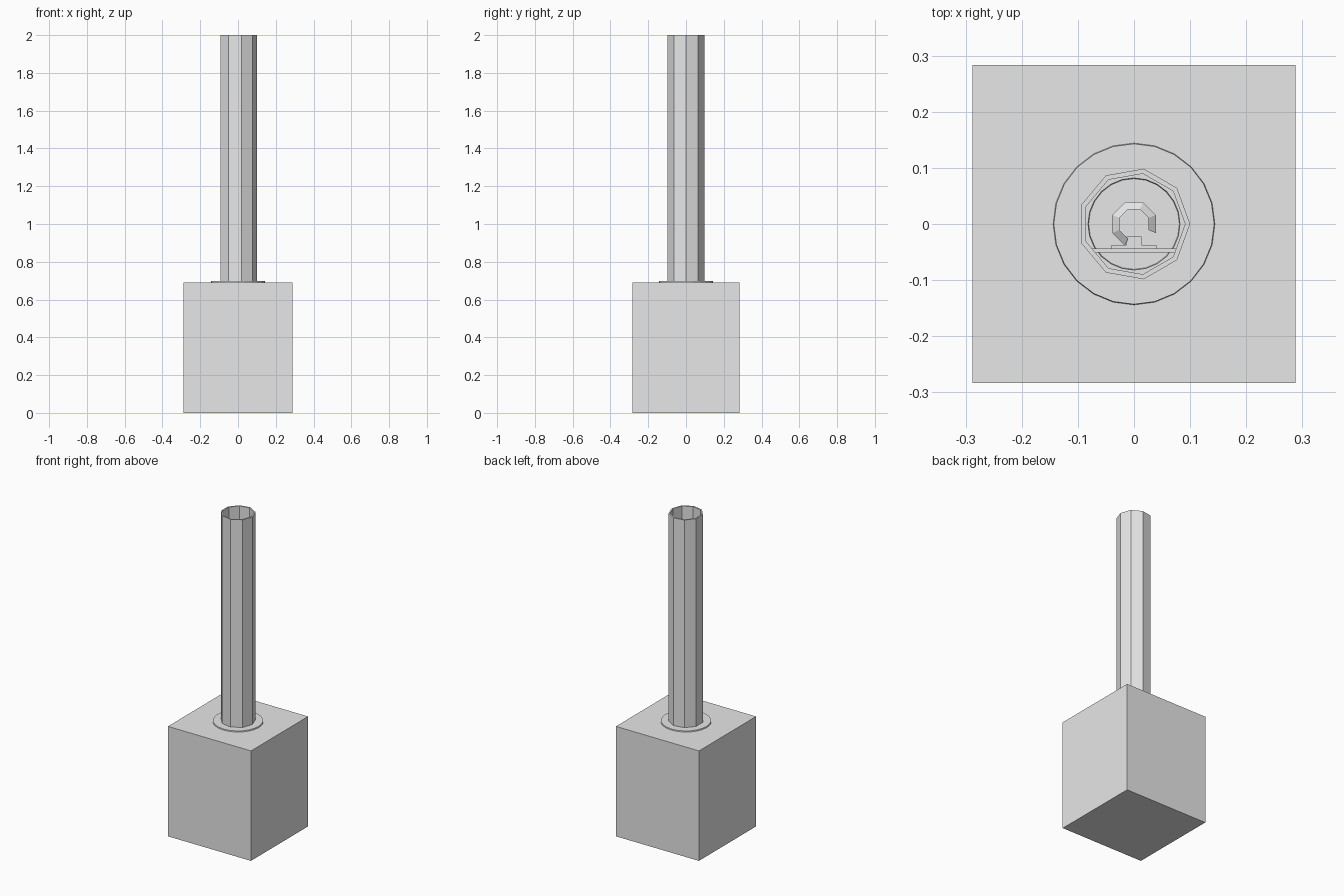
import bpy
import bmesh
from math import cos, sin, tau, pi

cube = bpy.data.objects.get("Cube")
if cube:
    bpy.data.objects.remove(cube, do_unlink=True)

grey = bpy.data.materials.new("plain_grey")
grey.use_nodes = True
colour = (0.8, 0.8, 0.8, 1)
grey.diffuse_color = colour
grey.node_tree.nodes["Principled BSDF"].inputs["Base Color"].default_value = colour


def finish(name, bm):
    bmesh.ops.recalc_face_normals(bm, faces=bm.faces)
    mesh = bpy.data.meshes.new(name)
    bm.to_mesh(mesh)
    bm.free()
    mesh.materials.append(grey)
    obj = bpy.data.objects.new(name, mesh)
    bpy.context.collection.objects.link(obj)
    return obj


def box(name, low, high):
    bm = bmesh.new()
    bmesh.ops.create_cube(bm, size=1)
    for v in bm.verts:
        v.co = [(a + b) / 2 + c * (b - a) for a, b, c in zip(low, high, v.co)]
    return finish(name, bm)


def lathe(name, profile, sides, start=0.0, count=None):
    """Sweep a closed (radius, z) profile round z; count limits the sweep."""
    bm = bmesh.new()
    full = count is None
    rings = []
    for i in range(sides if full else count + 1):
        a = start + tau * i / sides
        rings.append([bm.verts.new((r * cos(a), r * sin(a), z)) for r, z in profile])
    pairs = list(zip(rings, rings[1:]))
    if full:
        pairs.append((rings[-1], rings[0]))
    else:
        bm.faces.new(rings[0])
        bm.faces.new(rings[-1])
    n = len(profile)
    for a, b in pairs:
        for j in range(n):
            k = (j + 1) % n
            bm.faces.new((a[j], b[j], b[k], a[k]))
    return finish(name, bm)


def tube_profile(inner, outer, low, high):
    return [(inner, low), (outer, low), (outer, high), (inner, high)]


# Block base, flat collar and hollow nine-sided pipe
box("base_block", (-0.288, -0.283, 0), (0.288, 0.283, 0.69))
lathe("collar", [(0.08, 0.685), (0.145, 0.685), (0.143, 0.697), (0.082, 0.697)], 24)
lathe("pipe", tube_profile(0.091, 0.1, 0.69, 2.0), 9)

# Small fitting at the bottom of the pipe: open ring, stem and two plates
lathe("fitting_ring", [(0.028, 0.69), (0.042, 0.69), (0.042, 0.72), (0.028, 0.73)],
      8, -pi / 4 + tau / 16, 6)
box("fitting_stem", (-0.013, -0.038, 0.69), (0.013, -0.022, 0.72))
box("fitting_bar", (-0.04, -0.044, 0.69), (0.04, -0.037, 0.72))
box("fitting_plate", (-0.075, -0.051, 0.69), (0.075, -0.044, 0.73))
